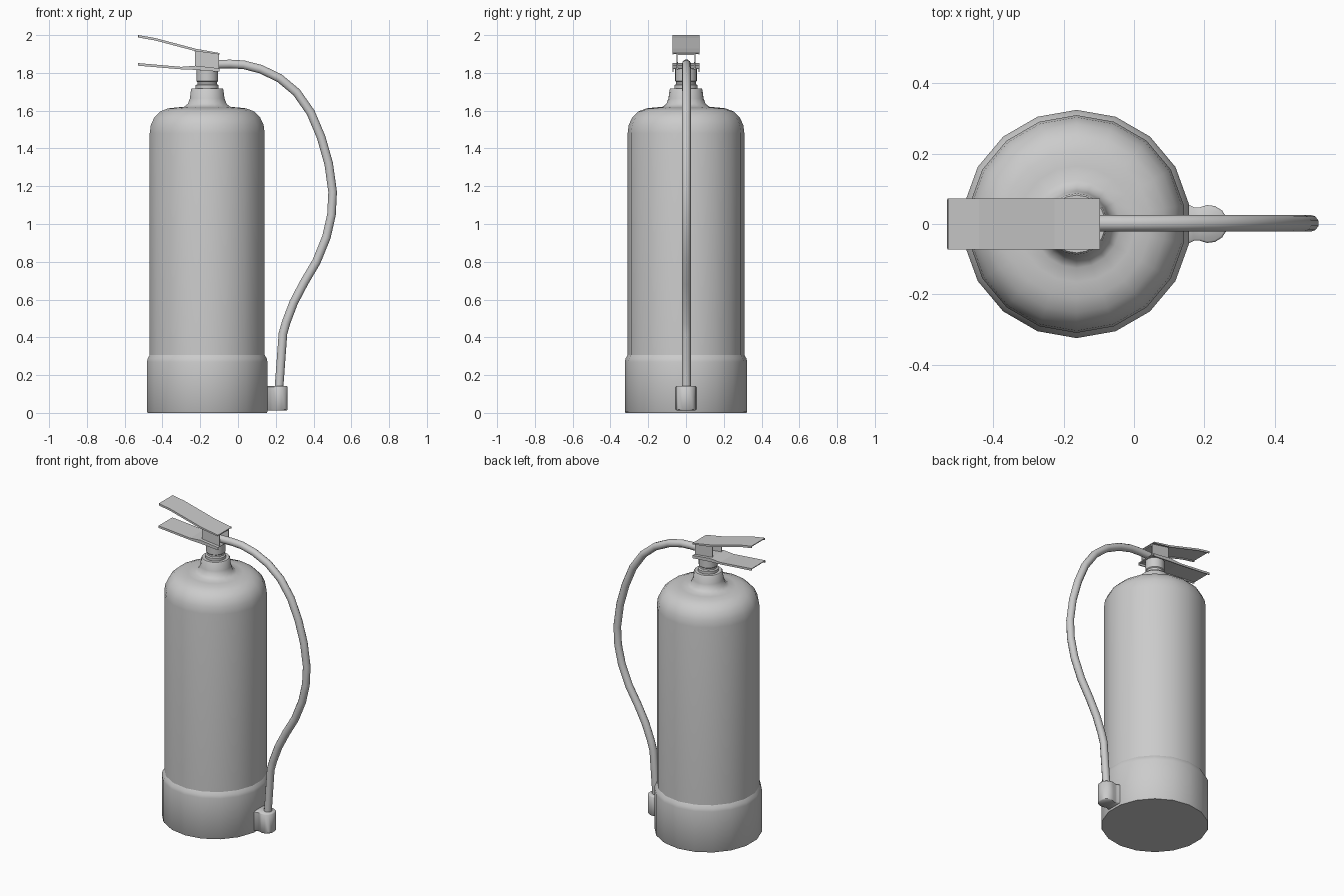
import bpy, bmesh, math

if "Cube" in bpy.data.objects:
    bpy.data.objects.remove(bpy.data.objects["Cube"])

AXIS_X = -0.163  # centre line of the bottle


def finish(name, bm, angle=35):
    bmesh.ops.recalc_face_normals(bm, faces=bm.faces)
    mesh = bpy.data.meshes.new(name)
    bm.to_mesh(mesh)
    bm.free()
    ob = bpy.data.objects.new(name, mesh)
    bpy.context.collection.objects.link(ob)
    smooth(ob, angle)
    return ob


def smooth(ob, angle):
    bpy.ops.object.select_all(action='DESELECT')
    ob.select_set(True)
    bpy.context.view_layer.objects.active = ob
    bpy.ops.object.shade_smooth_by_angle(angle=math.radians(angle))


def lathe(name, profile, cx, sides=18):
    """Revolve (radius, z) points about a vertical axis, capping both ends."""
    bm = bmesh.new()
    rings = []
    for r, z in profile:
        angles = [math.pi / 2 + math.tau * i / sides for i in range(sides)]
        rings.append([bm.verts.new((cx + r * math.cos(a), r * math.sin(a), z)) for a in angles])
    for lo, hi in zip(rings, rings[1:]):
        for i in range(sides):
            j = (i + 1) % sides
            bm.faces.new((lo[i], lo[j], hi[j], hi[i]))
    bm.faces.new(rings[0])
    bm.faces.new(rings[-1])
    return finish(name, bm)


def channel(name, path, thickness):
    """Bent sheet with folded-down sides; path rows are (x, z, half width, lip depth)."""
    bm = bmesh.new()
    rows = []
    for x, z, w, lip in path:
        section = [(-w, z - lip), (-w, z), (w, z), (w, z - lip)]
        rows.append([bm.verts.new((x, y, h)) for y, h in section])
    for a, b in zip(rows, rows[1:]):
        for i in range(3):
            bm.faces.new((a[i], b[i], b[i + 1], a[i + 1]))
    # outer skin must face up so the sheet thickens inward
    bm.normal_update()
    if sum(f.normal.z for f in bm.faces) < 0:
        bmesh.ops.reverse_faces(bm, faces=bm.faces)
    mesh = bpy.data.meshes.new(name)
    bm.to_mesh(mesh)
    bm.free()
    ob = bpy.data.objects.new(name, mesh)
    bpy.context.collection.objects.link(ob)
    mod = ob.modifiers.new("thickness", 'SOLIDIFY')
    mod.thickness = thickness
    mod.offset = -1
    return ob


# Bottle with domed shoulder and flared neck
lathe("bottle", [
    (0.309, 0.20), (0.309, 1.48), (0.303, 1.525), (0.284, 1.565), (0.252, 1.596),
    (0.21, 1.612), (0.165, 1.617), (0.125, 1.62), (0.104, 1.636), (0.093, 1.665),
    (0.087, 1.712), (0.082, 1.718), (0.05, 1.718)], AXIS_X)

# Protective boot around the bottom
lathe("base_boot", [(0.32, 0.0), (0.324, 0.006), (0.324, 0.27), (0.32, 0.288), (0.308, 0.308)], AXIS_X)

# Valve stem with a collar
lathe("valve_stem", [
    (0.062, 1.71), (0.062, 1.735), (0.053, 1.74), (0.053, 1.752),
    (0.058, 1.757), (0.058, 1.82), (0.05, 1.825)], AXIS_X)

# Squeeze lever, valve bracket and carrying handle
channel("squeeze_lever", [
    (-0.528, 2.0, 0.072, 0.013), (-0.44, 1.985, 0.072, 0.013),
    (-0.225, 1.928, 0.072, 0.013), (-0.097, 1.905, 0.072, 0.008)], 0.006)
channel("valve_bracket", [
    (-0.228, 1.922, 0.051, 0.085), (-0.1, 1.9, 0.051, 0.082)], 0.008)
channel("carry_handle", [
    (-0.53, 1.852, 0.072, 0.014), (-0.3, 1.832, 0.072, 0.013),
    (-0.225, 1.838, 0.072, 0.022), (-0.097, 1.824, 0.072, 0.018)], 0.006)

# Hose, swept along a smooth path
points = [(-0.16, 1.845), (-0.04, 1.847), (0.03, 1.843), (0.12, 1.82), (0.22, 1.772),
          (0.31, 1.697), (0.385, 1.59), (0.44, 1.46), (0.48, 1.32), (0.501, 1.17),
          (0.495, 1.05), (0.468, 0.93), (0.415, 0.8), (0.35, 0.69), (0.295, 0.585),
          (0.255, 0.48), (0.238, 0.42), (0.216, 0.12)]
curve = bpy.data.curves.new("hose", 'CURVE')
curve.dimensions = '3D'
curve.bevel_depth = 0.024
curve.bevel_resolution = 3
curve.use_fill_caps = True
spline = curve.splines.new('POLY')
spline.points.add(len(points) - 1)
for p, (x, z) in zip(spline.points, points):
    p.co = (x, 0.002, z, 1)
hose = bpy.data.objects.new("hose", curve)
bpy.context.collection.objects.link(hose)
bpy.ops.object.select_all(action='DESELECT')
hose.select_set(True)
bpy.context.view_layer.objects.active = hose
bpy.ops.object.convert(target='MESH')
smooth(bpy.context.object, 50)

# Hose clip: one outline with a waist where it meets the boot
half = [(0.12, 0.06), (0.155, 0.055), (0.172, 0.047)]
half += [(0.212 + 0.054 * math.cos(math.radians(a)), 0.054 * math.sin(math.radians(a)))
         for a in (120, 95, 70, 45, 20)]
outline = half + [(x, -y) for x, y in reversed(half)]
bm = bmesh.new()
face = bm.faces.new([bm.verts.new((x, y, 0.012)) for x, y in outline])
top = bmesh.ops.extrude_face_region(bm, geom=[face])["geom"]
bmesh.ops.translate(bm, vec=(0, 0, 0.13), verts=[v for v in top if isinstance(v, bmesh.types.BMVert)])
rims = [e for e in bm.edges if abs(e.verts[0].co.z - e.verts[1].co.z) < 1e-5]
bmesh.ops.bevel(bm, geom=rims, offset=0.005, segments=1, affect='EDGES')
finish("hose_clip", bm, 45)
